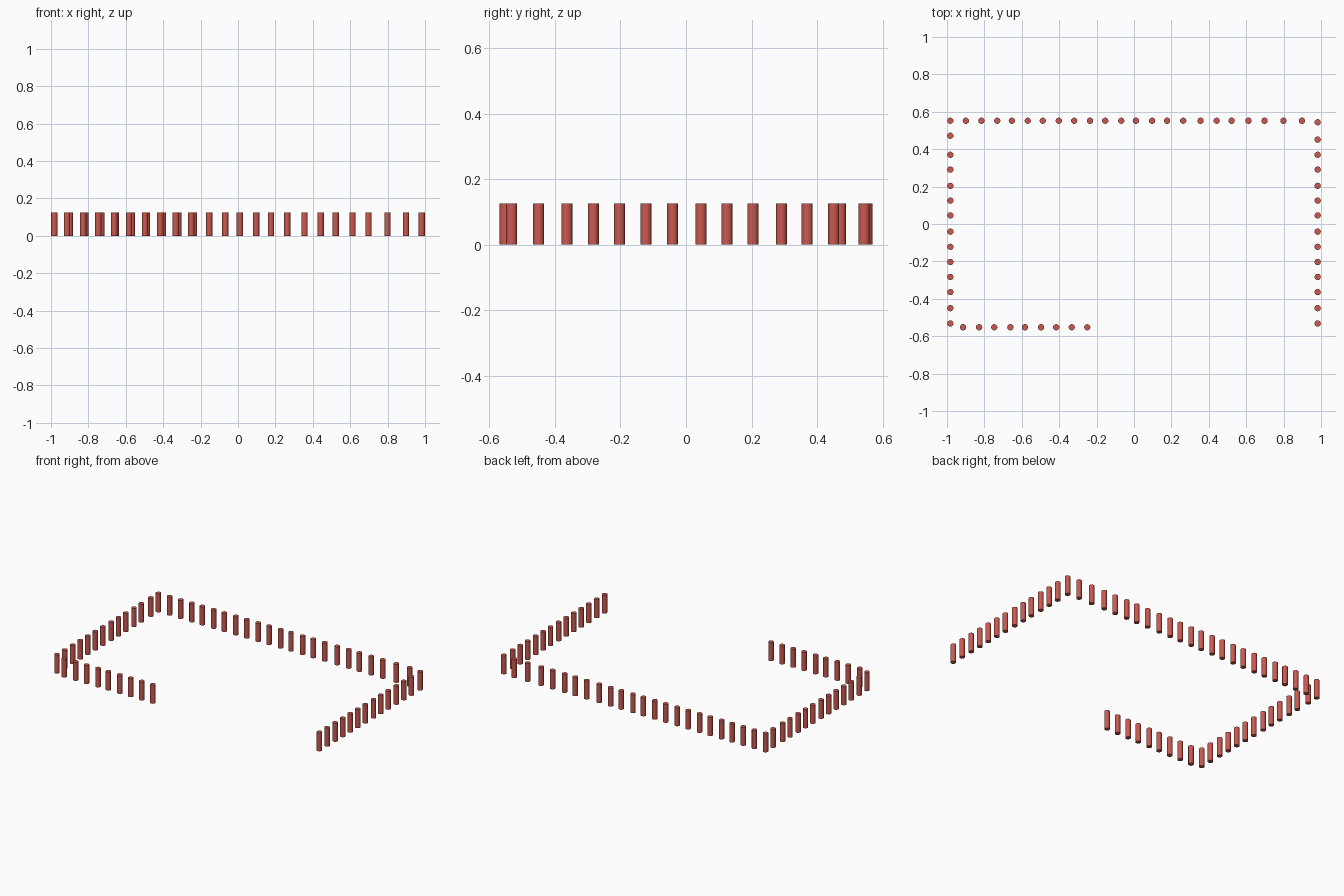
import bpy, bmesh

if "Cube" in bpy.data.objects:
    bpy.data.objects.remove(bpy.data.objects["Cube"])

RADIUS, HEIGHT, SIDES = 0.0168, 0.125, 24
X_SIDE, Y_SIDE = 0.982, 0.552

red = bpy.data.materials.new("brick red")
red.diffuse_color = (0.60, 0.10, 0.08, 1)
red.use_nodes = True
red.node_tree.nodes["Principled BSDF"].inputs["Base Color"].default_value = red.diffuse_color

# One shared round post, standing on the floor
bm = bmesh.new()
bmesh.ops.create_cone(bm, cap_ends=True, segments=SIDES, radius1=RADIUS,
                      radius2=RADIUS, depth=HEIGHT)
bmesh.ops.translate(bm, verts=bm.verts, vec=(0, 0, HEIGHT / 2))
for f in bm.faces:
    f.smooth = len(f.verts) == 4
for e in bm.edges:
    e.smooth = all(len(f.verts) == 4 for f in e.link_faces)
post = bpy.data.meshes.new("post")
bm.to_mesh(post)
bm.free()
post.materials.append(red)


def row(name, points):
    for x, y in points:
        ob = bpy.data.objects.new(name, post)
        ob.location = (x, y, 0)
        bpy.context.collection.objects.link(ob)


# Spacing along each side of the open rectangle
back_x = [-0.982, -0.899, -0.816, -0.731, -0.653, -0.568, -0.488, -0.402,
          -0.32, -0.235, -0.154, -0.068, 0.01, 0.097, 0.177, 0.263, 0.356,
          0.442, 0.522, 0.612, 0.698, 0.799, 0.898]
side_y = [-0.532, -0.45, -0.364, -0.283, -0.203, -0.122, -0.041, 0.046,
          0.125, 0.204, 0.291, 0.37]
front_x = [-0.914, -0.828, -0.747, -0.661, -0.583, -0.497, -0.416, -0.333,
           -0.25]

row("back_post", [(x, Y_SIDE) for x in back_x])
row("left_post", [(-X_SIDE, y) for y in side_y + [0.472]])
row("right_post", [(X_SIDE, y) for y in side_y + [0.451, 0.544]])
row("front_post", [(x, -Y_SIDE) for x in front_x])
